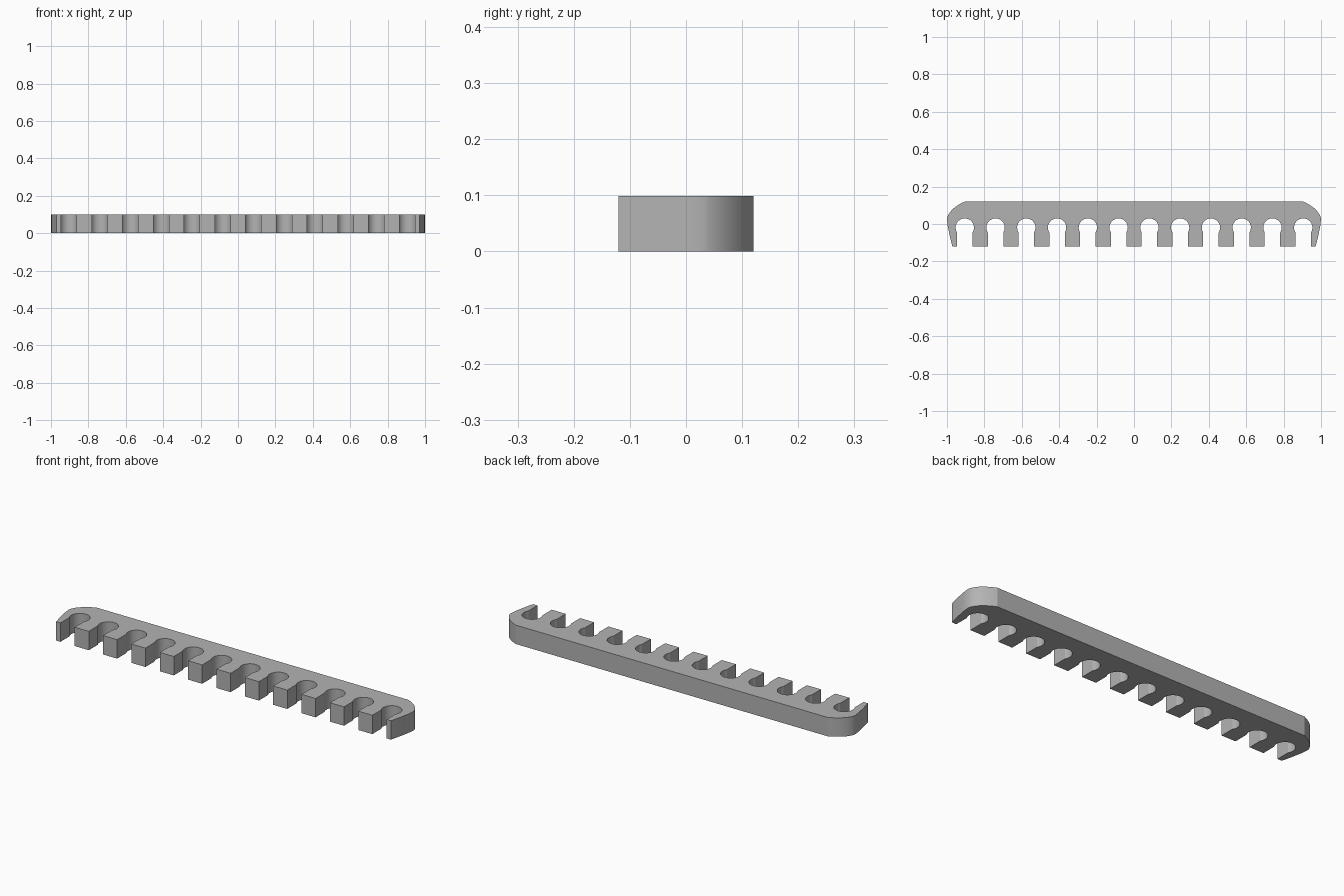
import bpy, bmesh, math

cube = bpy.data.objects.get("Cube")
if cube:
    bpy.data.objects.remove(cube, do_unlink=True)

HEIGHT = 0.099
BACK, FRONT = 0.12, -0.12
PITCH, SLOTS = 0.1645, 12
RADIUS, OPENING, SLOT_Y = 0.049, 0.0415, -0.019

grey = bpy.data.materials.new("plain grey")
grey.use_nodes = True
colour = (0.45, 0.45, 0.45, 1)
grey.diffuse_color = colour
grey.node_tree.nodes["Principled BSDF"].inputs["Base Color"].default_value = colour


def slot_outline(cx, steps=24):
    """Keyhole slot, from its left mouth round the bore to its right mouth."""
    dip = math.asin(math.sqrt(1 - (OPENING / RADIUS) ** 2))
    start, end = math.pi + dip, -dip
    points = [(cx - OPENING, FRONT)]
    for i in range(steps + 1):
        a = start + (end - start) * i / steps
        points.append((cx + RADIUS * math.cos(a), SLOT_Y + RADIUS * math.sin(a)))
    return points + [(cx + OPENING, FRONT)]


def corner_outline(steps=10):
    """Outer edge of the right-hand end, from the tip to the straight back."""
    points = [(0.971, FRONT), (0.979, -0.09), (0.988, -0.05), (0.996, -0.01)]
    p0, p1, p2 = (1.0, 0.03), (0.985, 0.085), (0.905, BACK)
    for i in range(steps + 1):
        t = i / steps
        points.append(tuple((1 - t) ** 2 * a + 2 * t * (1 - t) * b + t * t * c
                            for a, b, c in zip(p0, p1, p2)))
    return points


# Whole outline: row of slots, right end, then the mirrored left end
outline = []
for i in range(SLOTS):
    outline += slot_outline((i - (SLOTS - 1) / 2) * PITCH)
end = corner_outline()
outline += end + [(-x, y) for x, y in reversed(end)]

# Extrude the outline into the comb-shaped bar
bm = bmesh.new()
base = bm.faces.new([bm.verts.new((x, y, 0)) for x, y in outline])
top = bmesh.ops.extrude_face_region(bm, geom=[base], use_keep_orig=True)["geom"]
bmesh.ops.translate(bm, vec=(0, 0, HEIGHT),
                    verts=[g for g in top if isinstance(g, bmesh.types.BMVert)])
bmesh.ops.recalc_face_normals(bm, faces=bm.faces)
caps = [f for f in bm.faces if len(f.verts) > 4]
bmesh.ops.triangulate(bm, faces=caps)
mesh = bpy.data.meshes.new("slotted_rack_bar")
bm.to_mesh(mesh)
bm.free()
mesh.materials.append(grey)

bar = bpy.data.objects.new("slotted_rack_bar", mesh)
bpy.context.collection.objects.link(bar)
bpy.context.view_layer.objects.active = bar
bar.select_set(True)
bpy.ops.object.shade_smooth_by_angle(angle=math.radians(25))
